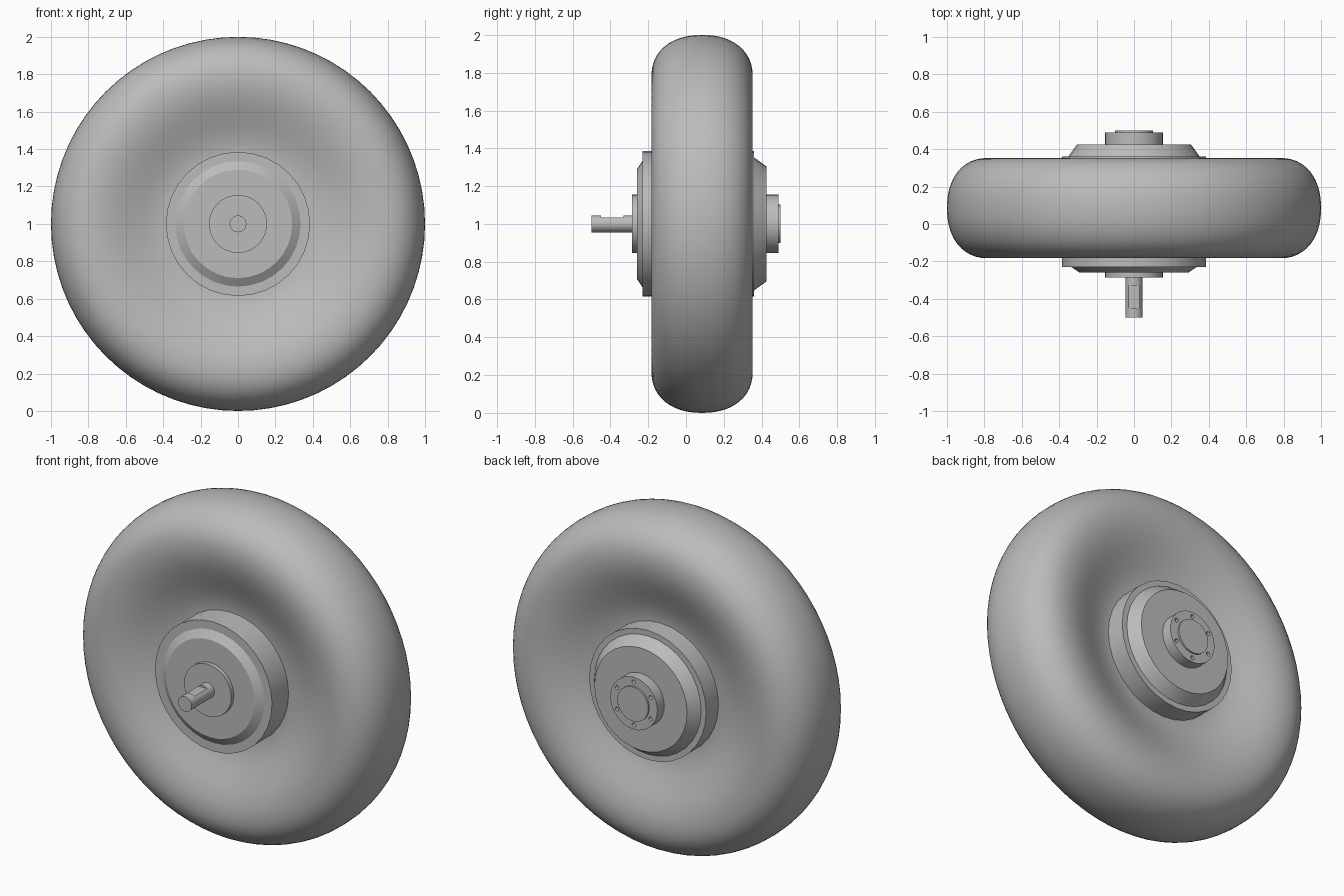
import bpy, bmesh, math
from mathutils import Vector, Matrix

cube = bpy.data.objects.get("Cube")
if cube:
    bpy.data.objects.remove(cube, do_unlink=True)

AXLE = Vector((0, 0, 1))
MID = 0.085  # y of the tyre's middle plane

grey = bpy.data.materials.new("plain grey")
grey.use_nodes = True
grey.diffuse_color = (0.5, 0.5, 0.5, 1)
grey.node_tree.nodes["Principled BSDF"].inputs["Base Color"].default_value = (0.5, 0.5, 0.5, 1)


def make_object(name, bm):
    """Turn a bmesh into a named object centred on the axle."""
    bmesh.ops.recalc_face_normals(bm, faces=bm.faces)
    mesh = bpy.data.meshes.new(name)
    bm.to_mesh(mesh)
    bm.free()
    mesh.materials.append(grey)
    obj = bpy.data.objects.new(name, mesh)
    obj.location = AXLE
    bpy.context.collection.objects.link(obj)
    return obj


def activate(obj):
    bpy.ops.object.select_all(action='DESELECT')
    obj.select_set(True)
    bpy.context.view_layer.objects.active = obj


def smooth(obj, degrees=25):
    activate(obj)
    bpy.ops.object.shade_smooth_by_angle(angle=math.radians(degrees))


def lathe(name, profile, sides, closed=False):
    """Spin (radius, y) points about the y axis; open ends get flat caps."""
    bm = bmesh.new()
    verts = [bm.verts.new((0, y, r)) for r, y in profile]
    edges = [bm.edges.new(pair) for pair in zip(verts, verts[1:])]
    if closed:
        edges.append(bm.edges.new((verts[-1], verts[0])))
    bmesh.ops.spin(bm, geom=verts + edges, cent=(0, 0, 0), axis=(0, 1, 0),
                   angle=math.tau, steps=sides, use_merge=False)
    bmesh.ops.remove_doubles(bm, verts=bm.verts, dist=0.0001)
    if not closed:
        bmesh.ops.holes_fill(bm, edges=[e for e in bm.edges if e.is_boundary], sides=0)
    return make_object(name, bm)


def cut(obj, cutter):
    """Subtract the cutter from the object, then discard the cutter."""
    cutter.hide_render = True
    activate(obj)
    mod = obj.modifiers.new("cut", 'BOOLEAN')
    mod.operation = 'DIFFERENCE'
    mod.solver = 'EXACT'
    mod.object = cutter
    bpy.ops.object.modifier_apply(modifier=mod.name)
    bpy.data.objects.remove(cutter, do_unlink=True)


# Tyre: rounded tread, then sidewalls that dish in towards the hub
PEAK, HALF, INNER, DISH = 0.78, 0.268, 0.36, 0.11
tread = []
for i in range(25):
    a = math.pi * i / 24 - math.pi / 2
    c, s = math.cos(a), math.sin(a)
    tread.append((PEAK + (1 - PEAK) * abs(c) ** 0.9,
                  MID + HALF * math.copysign(abs(s) ** 0.9, s)))
sidewall = []
for i in range(1, 15):
    t = i / 14
    sidewall.append((PEAK + (INNER - PEAK) * t,
                     HALF - DISH * (1 - math.cos(math.pi * t)) / 2))
back_wall = [(r, MID + w) for r, w in sidewall]
front_wall = [(r, MID - w) for r, w in reversed(sidewall)]
smooth(lathe("tyre", tread + back_wall + front_wall, 72, closed=True), 40)

# Hub with a shallow front bevel and a deeper back cover
smooth(lathe("hub", [(0.29, -0.26), (0.335, -0.23), (0.385, -0.23),
                     (0.385, 0.36), (0.352, 0.36), (0.305, 0.425)], 32))

# Front collar around the shaft
smooth(lathe("front_collar", [(0.155, -0.285), (0.155, -0.2)], 32))

# Shaft with a flat milled into its top
shaft = lathe("shaft", [(0.045, -0.5), (0.045, -0.2)], 24)
bm = bmesh.new()
bmesh.ops.create_cube(bm, size=1, matrix=Matrix.Translation((0, -0.39, 0.084))
                      @ Matrix.Diagonal((0.2, 0.12, 0.1, 1)))
cut(shaft, make_object("flat_cutter", bm))
smooth(shaft)

# Back flange with a ring of six bolt holes
flange = lathe("back_flange", [(0.155, 0.38), (0.155, 0.49)], 32)
bm = bmesh.new()
for i in range(6):
    a = math.pi / 2 + i * math.pi / 3
    place = Matrix.Translation((0.128 * math.cos(a), 0.49, 0.128 * math.sin(a)))
    bmesh.ops.create_cone(bm, cap_ends=True, segments=12, radius1=0.012,
                          radius2=0.012, depth=0.08,
                          matrix=place @ Matrix.Rotation(math.pi / 2, 4, 'X'))
cut(flange, make_object("hole_cutter", bm))
smooth(flange)

# Raised centre cap on the flange
smooth(lathe("back_cap", [(0.102, 0.47), (0.102, 0.5)], 32))
